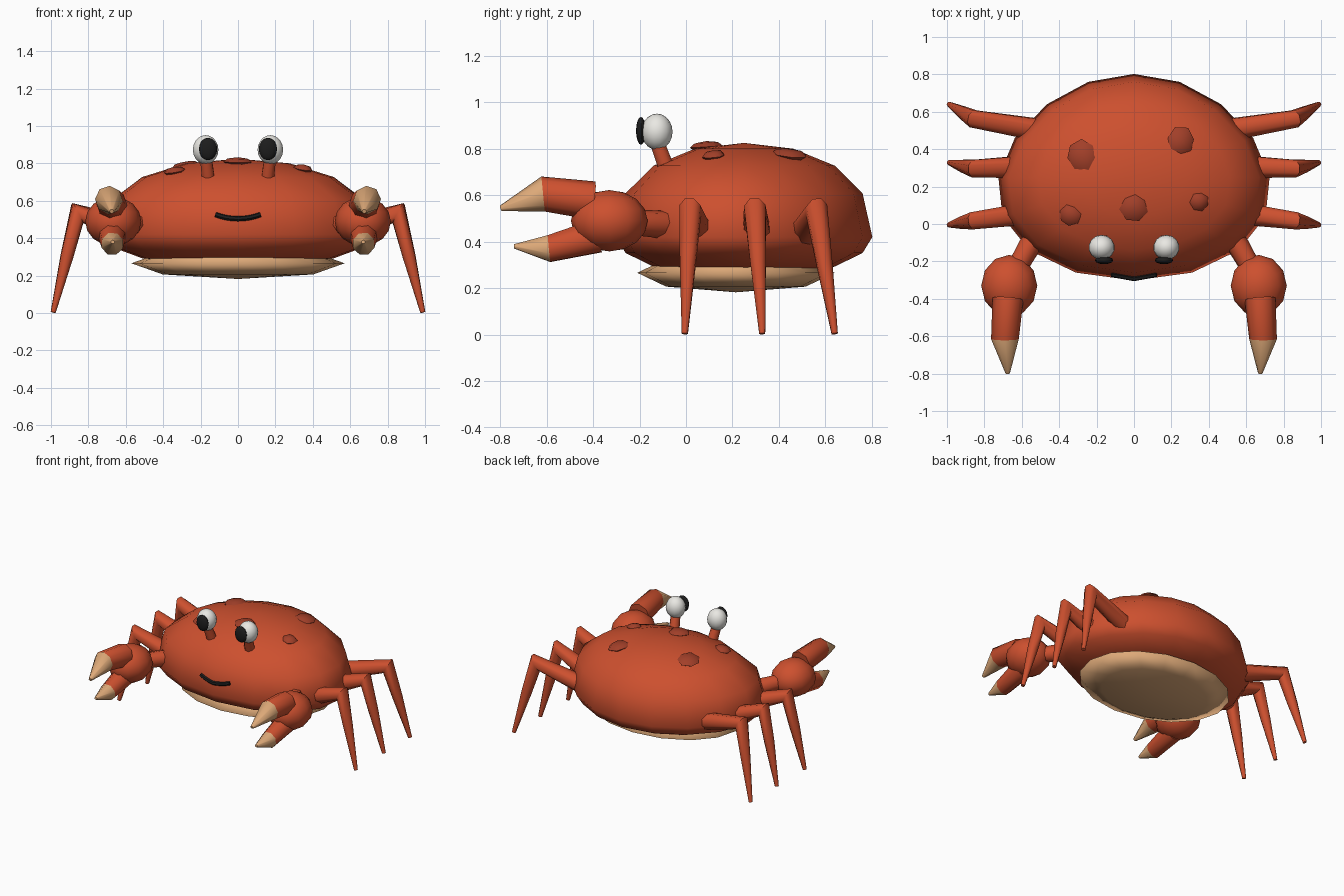
import bpy, bmesh, math, random
from mathutils import Vector, Matrix
from mathutils.bvhtree import BVHTree

if "Cube" in bpy.data.objects:
    bpy.data.objects.remove(bpy.data.objects["Cube"])

random.seed(4)


def material(name, rgb):
    m = bpy.data.materials.new(name)
    m.diffuse_color = (*rgb, 1)
    m.use_nodes = True
    m.node_tree.nodes["Principled BSDF"].inputs["Base Color"].default_value = m.diffuse_color
    return m


RED = material("shell_red", (0.61, 0.08, 0.028))
DARK = material("spot_red", (0.36, 0.05, 0.022))
TAN = material("tan", (0.73, 0.40, 0.19))
WHITE = material("eye_white", (0.82, 0.81, 0.77))
BLACK = material("black", (0.012, 0.012, 0.012))


def finish(bm, name, mats, angle=50):
    bmesh.ops.recalc_face_normals(bm, faces=bm.faces)
    me = bpy.data.meshes.new(name)
    bm.to_mesh(me)
    bm.free()
    ob = bpy.data.objects.new(name, me)
    bpy.context.collection.objects.link(ob)
    for m in mats:
        me.materials.append(m)
    bpy.ops.object.select_all(action='DESELECT')
    ob.select_set(True)
    bpy.context.view_layer.objects.active = ob
    bpy.ops.object.shade_smooth_by_angle(angle=math.radians(angle))
    return ob


def ball_mesh(center, radii, seg=12, rings=8):
    bm = bmesh.new()
    bmesh.ops.create_uvsphere(bm, u_segments=seg, v_segments=rings, radius=1)
    m = Matrix.Translation(center) @ Matrix.Diagonal((*radii, 1))
    bmesh.ops.transform(bm, matrix=m, verts=bm.verts)
    return bm


def ball(name, mat, center, radii, seg=12, rings=8, angle=50):
    return finish(ball_mesh(center, radii, seg, rings), name, [mat], angle)


def tube(name, mats, pts, radii, seg=8, angle=50):
    """Mitred tapering tube; a second material colours the last section."""
    pts = [Vector(p) for p in pts]
    bm = bmesh.new()
    rings = []
    n = None
    for i in range(1, len(pts) - 1):
        c = (pts[i] - pts[i - 1]).cross(pts[i + 1] - pts[i])
        if c.length > 1e-4:
            n = c.normalized()
            break
    if n is None:
        d = pts[-1] - pts[0]
        n = d.cross(Vector((1, 0, 0)) if abs(d.z) > abs(d.x) else Vector((0, 0, 1))).normalized()
    for i, p in enumerate(pts):
        a = (p - pts[max(i - 1, 0)]).normalized()
        b = (pts[min(i + 1, len(pts) - 1)] - p).normalized()
        t = (a + b).normalized()
        k = 1.0
        if 0 < i < len(pts) - 1:
            k = min(1 / max(t.dot(a), 0.1), 1.25)
        u = (n - t * n.dot(t)).normalized()
        v = t.cross(u)
        ring = []
        for j in range(seg):
            w = 2 * math.pi * (j + 0.5) / seg
            ring.append(bm.verts.new(p + radii[i] * (u * math.cos(w) + v * k * math.sin(w))))
        rings.append(ring)
    last = len(mats) - 1
    for r0, r1 in zip(rings, rings[1:]):
        for j in range(seg):
            q = (j + 1) % seg
            f = bm.faces.new((r0[j], r0[q], r1[q], r1[j]))
            f.material_index = last if r1 is rings[-1] else 0
    bm.faces.new(rings[0])
    bm.faces.new(rings[-1]).material_index = last
    return finish(bm, name, mats, angle)


# Shell: fuller on top, shallow below, slightly wider at the front
bm = ball_mesh((0, 0, 0), (1, 1, 1), 16, 8)
for v in bm.verts:
    x, y, z = v.co
    h = abs(z) ** 0.8 * 0.405 if z > 0 else -abs(z) * 0.18
    v.co = (x * 0.725 * (1 - 0.13 * y), 0.25 + 0.552 * y, 0.42 + h)
tree = BVHTree.FromBMesh(bm)
finish(bm, "shell", [RED], 60)

# Belly plate, smooth over its rim
ball("belly", TAN, (0, 0.215, 0.266), (0.57, 0.425, 0.084), 16, 4, angle=180)

# Raised, slightly irregular spots on the shell
for i, (x, y, r) in enumerate([(-0.28, 0.37, 0.088), (0.25, 0.44, 0.08), (0, 0.09, 0.074),
                               (-0.34, 0.05, 0.058), (0.35, 0.12, 0.053)]):
    loc, nrm, _, _ = tree.ray_cast(Vector((x, y, 2)), Vector((0, 0, -1)))
    tilt = (nrm + Vector((0, 0, 2.0))).normalized()
    rot = Vector((0, 0, 1)).rotation_difference(tilt).to_matrix()
    rot = rot @ Matrix.Rotation(i * 1.3, 3, 'Z')
    bm = ball_mesh((0, 0, 0), (1, 1, 1), 7, 4)
    wobble = [random.uniform(0.86, 1.1) for _ in range(7)]
    for v in bm.verts:
        k = wobble[round(math.atan2(v.co.y, v.co.x) / (2 * math.pi / 7)) % 7]
        v.co = loc + nrm * 0.003 + rot @ Vector((v.co.x * r * k, v.co.y * r * k, v.co.z * 0.024))
    finish(bm, f"spot_{i + 1}", [DARK], 60)

# Smiling mouth
mouth = []
for i in range(9):
    x = -0.12 + 0.03 * i
    mouth.append((x, -0.292 + 0.022 * abs(x) / 0.12, 0.504 + 0.022 * (x / 0.12) ** 2))
tube("mouth", [BLACK], mouth, [0.014] * 9, 6)

for s, side in ((-1, "left"), (1, "right")):
    # Eyes
    tube(f"{side}_eye_stalk", [RED], [(s * 0.155, -0.075, 0.69), (s * 0.172, -0.125, 0.83)], [0.038, 0.033])
    ball(f"{side}_eyeball", WHITE, (s * 0.173, -0.125, 0.873), (0.07, 0.067, 0.078), 14, 10)
    ball(f"{side}_pupil", BLACK, (s * 0.16, -0.194, 0.877), (0.049, 0.021, 0.06), 12, 8)

    # Walking legs: base, knee, shin, foot
    for i, (bx, by, ky, fy) in enumerate([(0.58, 0.055, 0.018, -0.005),
                                          (0.60, 0.305, 0.297, 0.328),
                                          (0.49, 0.50, 0.562, 0.64)]):
        base = Vector((s * bx, by, 0.43))
        knee = Vector((s * 0.858, ky, 0.535))
        foot = Vector((s * 0.988, fy, 0.004))
        tube(f"{side}_leg_{i + 1}", [RED], [base, knee, knee.lerp(foot, 0.43), foot],
             [0.064, 0.05, 0.036, 0.014])

    # Arm and claw with tan finger tips
    tube(f"{side}_arm", [RED], [(s * 0.48, -0.03, 0.475), (s * 0.56, -0.12, 0.475), (s * 0.64, -0.26, 0.485)],
         [0.055, 0.06, 0.053])
    ball(f"{side}_palm", RED, (s * 0.667, -0.33, 0.49), (0.15, 0.165, 0.132), 12, 8)
    tube(f"{side}_upper_finger", [RED, TAN],
         [(s * 0.674, -0.40, 0.577), (s * 0.69, -0.615, 0.605), (s * 0.675, -0.798, 0.543)],
         [0.083, 0.074, 0.012], angle=60)
    tube(f"{side}_lower_finger", [RED, TAN],
         [(s * 0.672, -0.38, 0.425), (s * 0.672, -0.59, 0.37), (s * 0.67, -0.74, 0.38)],
         [0.078, 0.061, 0.01], angle=60)
